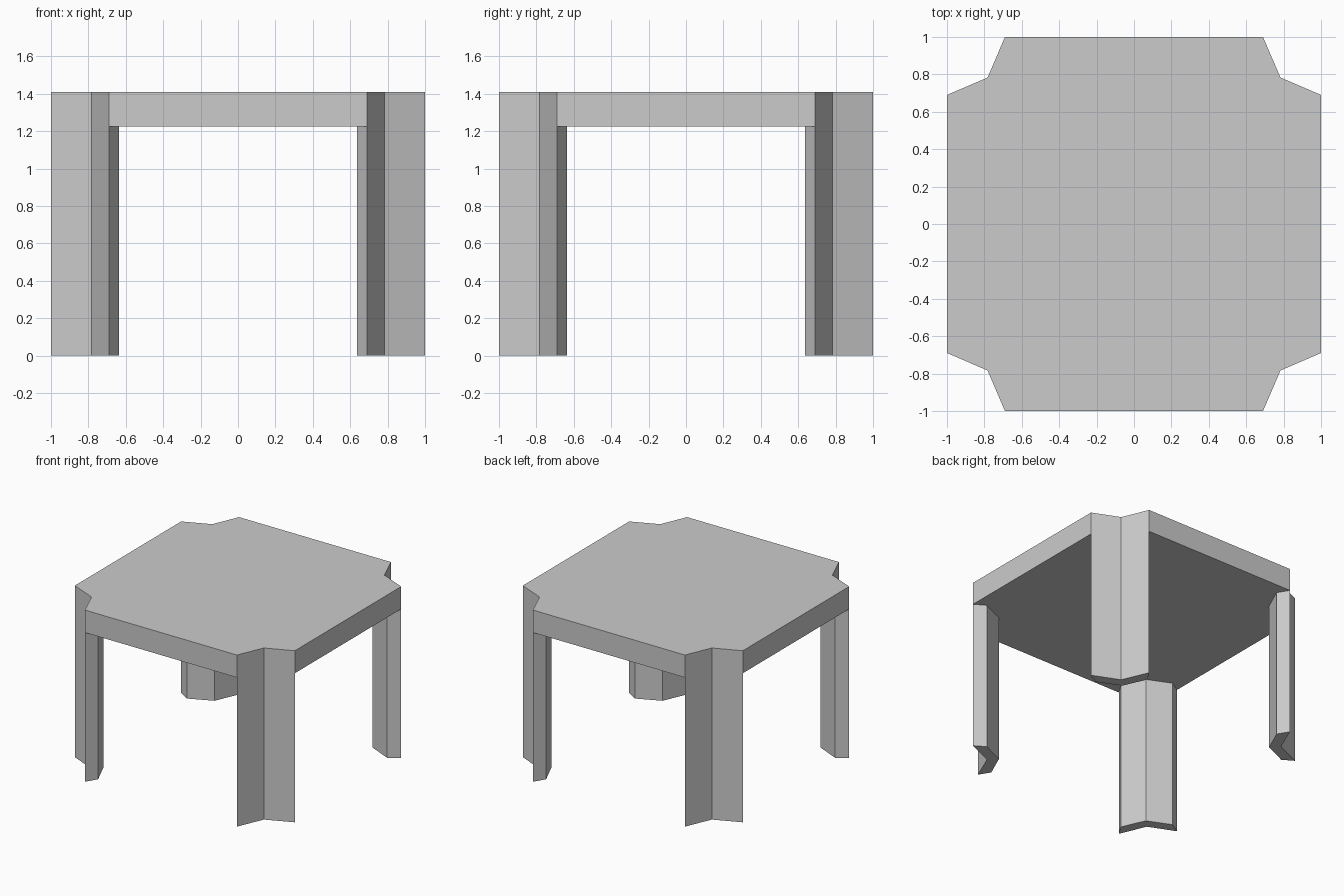
import bpy
import bmesh

cube = bpy.data.objects.get("Cube")
if cube:
    bpy.data.objects.remove(cube, do_unlink=True)

HEIGHT, UNDERSIDE = 1.41, 1.225

grey = bpy.data.materials.new("light_grey")
grey.use_nodes = True
grey.diffuse_color = (0.6, 0.6, 0.6, 1)
grey.node_tree.nodes["Principled BSDF"].inputs["Base Color"].default_value = (0.6, 0.6, 0.6, 1)


def prism(name, outline, z0, z1):
    """Extrude a flat outline straight up from z0 to z1."""
    bm = bmesh.new()
    base = bm.faces.new([bm.verts.new((x, y, z0)) for x, y in outline])
    top = bmesh.ops.extrude_face_region(bm, geom=[base], use_keep_orig=True)
    moved = [v for v in top["geom"] if isinstance(v, bmesh.types.BMVert)]
    bmesh.ops.translate(bm, verts=moved, vec=(0, 0, z1 - z0))
    bmesh.ops.recalc_face_normals(bm, faces=bm.faces)
    mesh = bpy.data.meshes.new(name)
    bm.to_mesh(mesh)
    bm.free()
    mesh.materials.append(grey)
    obj = bpy.data.objects.new(name, mesh)
    bpy.context.collection.objects.link(obj)
    return obj


def turn(points, quarters):
    """Rotate plan points by quarter turns about the centre."""
    for _ in range(quarters):
        points = [(-y, x) for x, y in points]
    return points


# Notched corner shared by the top and the outer face of each leg
notch = [(1, 0.69), (0.783, 0.783), (0.69, 1)]
# Inner face of the V-shaped leg
inner = [(0.635, 0.91), (0.72, 0.72), (0.91, 0.635)]

# Solid table top with four notched corners
outline = [p for q in range(4) for p in turn(notch, q)]
prism("table_top", outline, UNDERSIDE, HEIGHT)

# Four folded legs
for q, name in enumerate(["back_left", "back_right", "front_right", "front_left"]):
    prism(name + "_leg", turn(notch + inner, q), 0, UNDERSIDE)
